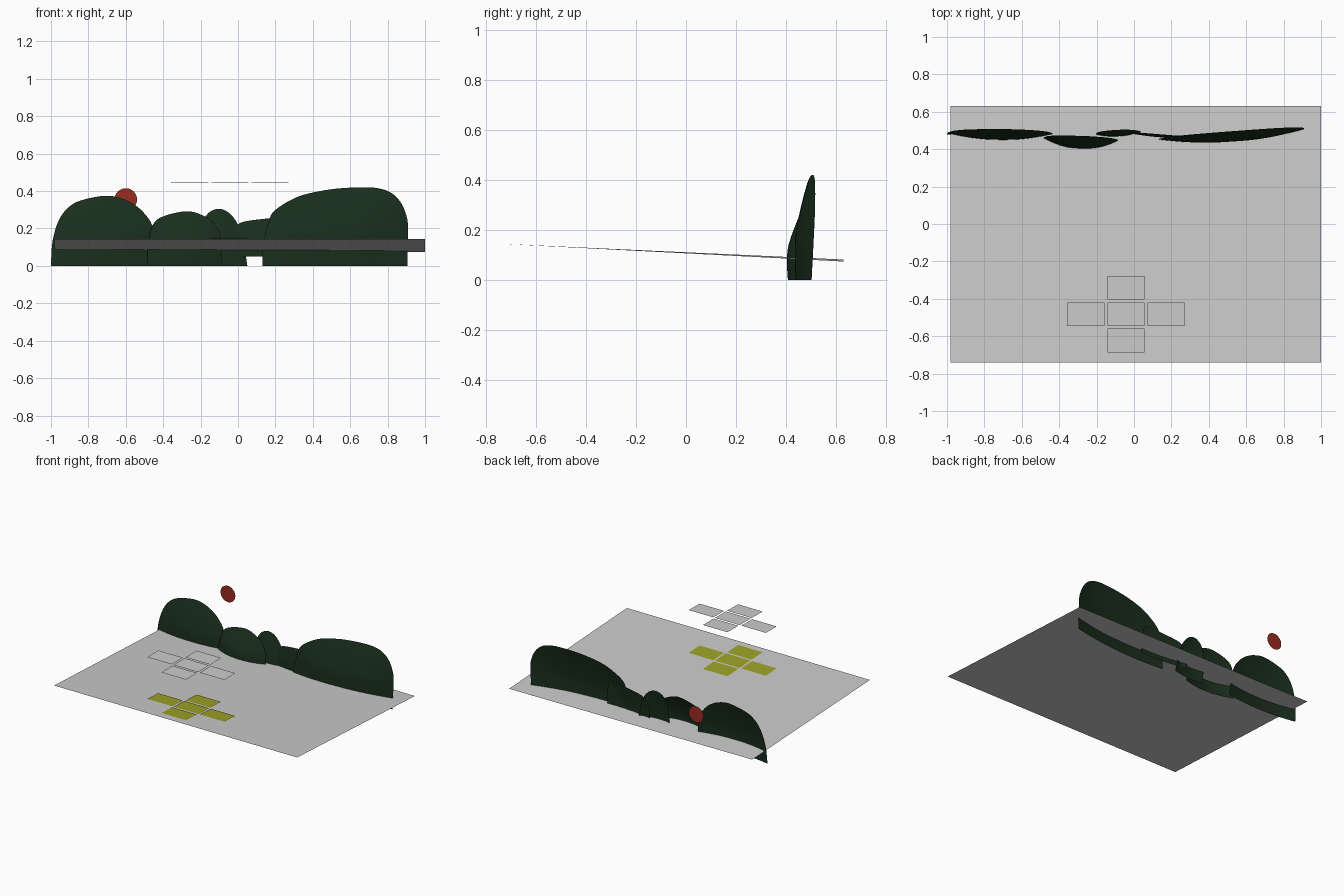
import bpy, bmesh, math
from mathutils import Vector

if "Cube" in bpy.data.objects:
    bpy.data.objects.remove(bpy.data.objects["Cube"])


def material(name, rgb):
    m = bpy.data.materials.new(name)
    m.diffuse_color = (*rgb, 1)
    m.use_nodes = True
    m.node_tree.nodes["Principled BSDF"].inputs["Base Color"].default_value = m.diffuse_color
    return m


LEAF = material("dark_green", (0.010, 0.028, 0.012))
RED = material("red", (0.32, 0.025, 0.015))
RIM = material("dark_grey", (0.12, 0.12, 0.12))
GREENS = [material("green", (0.05, 0.48, 0.03)),
          material("lime", (0.16, 0.42, 0.02)),
          material("olive", (0.34, 0.36, 0.02))]


def finish(name, bm, mats=(), smooth=False):
    me = bpy.data.meshes.new(name)
    bm.to_mesh(me)
    bm.free()
    for m in mats:
        me.materials.append(m)
    if smooth:
        me.shade_smooth()
    ob = bpy.data.objects.new(name, me)
    bpy.context.collection.objects.link(ob)
    return ob


def spline(pts, n=4):
    """Catmull-Rom curve through the outline points."""
    p = [Vector(q) for q in pts]
    p = [p[0]] + p + [p[-1]]
    out = []
    for a, b, c, d in zip(p, p[1:], p[2:], p[3:]):
        for i in range(n):
            t = i / n
            out.append(0.5 * (2 * b + (c - a) * t + (2 * a - 5 * b + 4 * c - d) * t * t
                              + (3 * b - a - 3 * c + d) * t ** 3))
    return out + [p[-1]]


def hill(name, outline, y_left, y_right, lean, bulge, rings=10):
    """Open shell: silhouette in x/z, swollen toward the front and leaning back."""
    o = spline(outline)
    x0, x1, z0 = o[0].x, o[-1].x, o[0].y
    h = max(q.y for q in o) - z0
    c = Vector(((x0 + x1) / 2, z0))
    bm = bmesh.new()

    def vert(q, t):
        p = c.lerp(q, t)
        k = (p.x - x0) / (x1 - x0)
        swell = bulge * (1 - t * t) * (0.6 + 0.4 * min(1, (p.y - z0) / (0.45 * h)))
        return bm.verts.new((p.x, y_left + (y_right - y_left) * k + lean * p.y - swell, p.y))

    mid = vert(c, 0)
    prev = None
    for r in range(1, rings + 1):
        row = [vert(q, r / rings) for q in o]
        for i in range(len(o) - 1):
            if prev:
                bm.faces.new((prev[i], prev[i + 1], row[i + 1], row[i]))
            else:
                bm.faces.new((mid, row[i + 1], row[i]))
        prev = row
    bmesh.ops.recalc_face_normals(bm, faces=bm.faces)
    if sum(f.normal.y for f in bm.faces) > 0:
        bmesh.ops.reverse_faces(bm, faces=bm.faces)
    finish(name, bm, [LEAF], True)


# row of rounded hills along the back
hill("hill_left", [(-1, 0), (-.992, .13), (-.96, .24), (-.91, .31), (-.84, .35), (-.71, .375),
                   (-.62, .36), (-.55, .325), (-.5, .28), (-.46, .22), (-.44, .13), (-.43, 0)],
     .48, .475, .08, .045)
hill("hill_middle_left", [(-.485, 0), (-.48, .12), (-.455, .22), (-.4, .265), (-.28, .292),
                          (-.2, .275), (-.13, .23), (-.09, .15), (-.088, 0)], .452, .438, .09, .062)
hill("hill_middle", [(-.2, 0), (-.2, .18), (-.17, .27), (-.11, .305), (-.05, .285),
                     (0, .22), (.03, .12), (.05, 0)], .472, .488, .08, .022)
hill("hill_middle_right", [(-.05, .05), (-.04, .17), (0, .222), (.05, .24), (.17, .255),
                           (.27, .265), (.31, .22), (.32, .05)], .488, .457, .03, .015)
hill("hill_right", [(.13, 0), (.135, .12), (.165, .24), (.19, .29), (.26, .34), (.35, .38),
                    (.5, .41), (.65, .42), (.75, .415), (.82, .39), (.87, .34), (.9, .27),
                    (.909, .2), (.905, 0)], .448, .502, .05, .052)

# tilted sheet of ground
bm = bmesh.new()
bm.faces.new([bm.verts.new(p) for p in ((-.98, -.74, .145), (1, -.74, .145),
                                        (1, .63, .074), (-.98, .63, .082))])
finish("ground_sheet", bm)

# round red disc behind the hills
bm = bmesh.new()
bmesh.ops.create_circle(bm, cap_ends=True, radius=.06, segments=32)
disc = finish("red_disc", bm, [RED])
disc.location = (-.6, .74, .355)
disc.rotation_euler = (math.pi / 2, 0, 0)


def rect(bm, x, y, z, w, d):
    return bm.faces.new([bm.verts.new((x + sx * w / 2, y + sy * d / 2, z))
                         for sx, sy in ((-1, -1), (1, -1), (1, 1), (-1, 1))])


W, D = .214, .141
CELLS = [(0, 0), (-1, 0), (1, 0), (0, -1), (0, 1)]


def cross(prefix, z, tilt, coloured):
    """Five framed panels laid out as a plus sign."""
    frames, panels = bmesh.new(), bmesh.new()
    for i, j in CELLS:
        f = rect(frames, i * W, j * D, .006, W, D)
        rim = bmesh.ops.inset_region(frames, faces=[f], thickness=.007)["faces"]
        frames.faces.remove(f)
        ext = bmesh.ops.extrude_face_region(frames, geom=rim, use_keep_orig=True)
        bmesh.ops.translate(frames, vec=(0, 0, -.008),
                            verts=[v for v in ext["geom"] if isinstance(v, bmesh.types.BMVert)])
        p = rect(panels, i * W, j * D, .004, W - .014, D - .014)
        if coloured:
            # colour bands, green at the rim to olive in the centre
            for k in (1, 2):
                bmesh.ops.inset_region(panels, faces=[p], thickness=.017)
                p.material_index = k
    bmesh.ops.recalc_face_normals(frames, faces=frames.faces)
    for ob in (finish(prefix + "_frames", frames, [RIM]),
               finish(prefix + "_panels", panels, GREENS if coloured else [])):
        ob.location = (-.043, -.482, z)
        ob.rotation_euler = (math.atan(tilt), 0, 0)


cross("lower_pad", .1315, -.0515, True)
cross("upper_pad", .443, .01, False)
